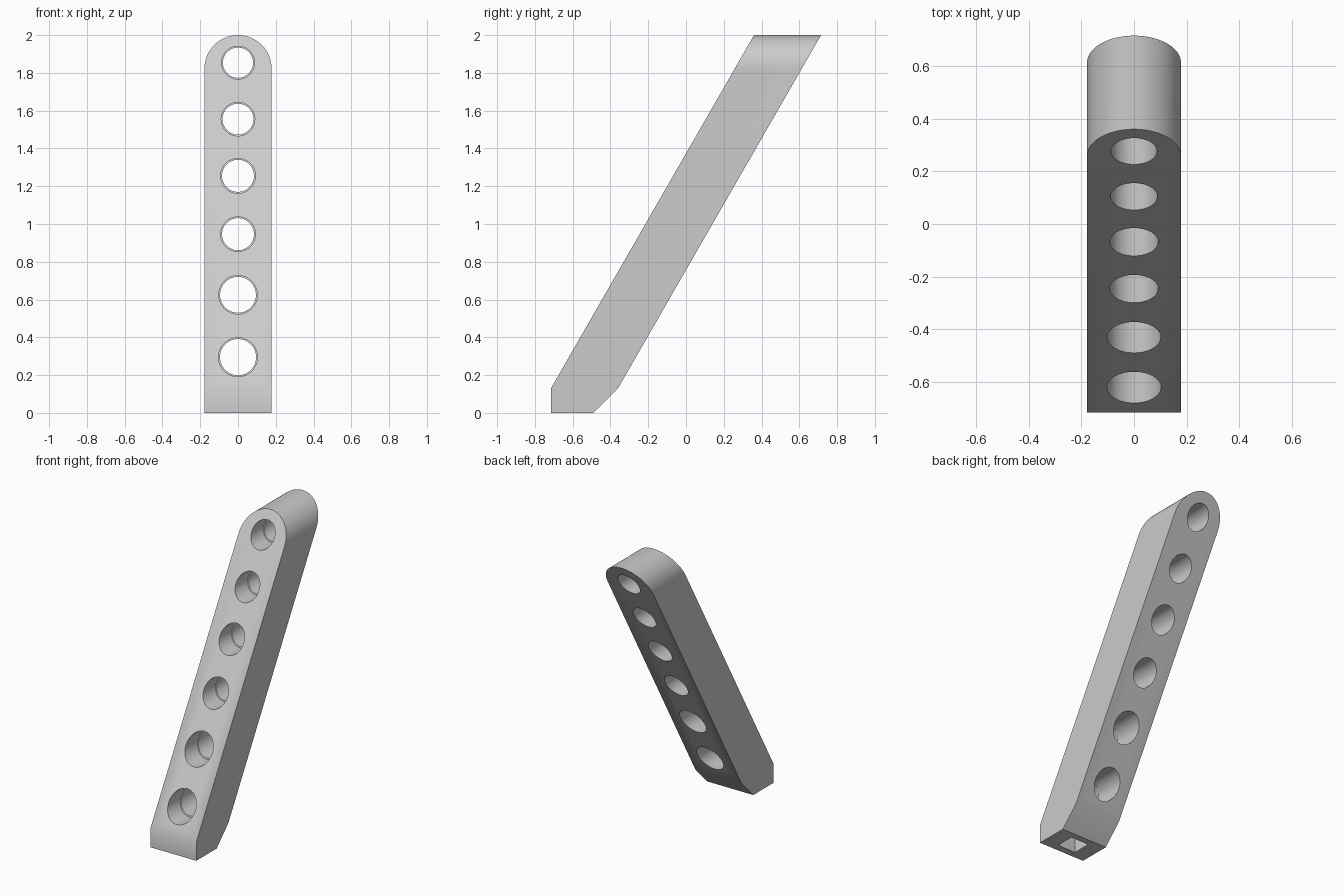
import bpy, bmesh, math

cube = bpy.data.objects.get("Cube")
if cube:
    bpy.data.objects.remove(cube, do_unlink=True)

HALF_W, TOP, KNEE = 0.178, 2.0, 0.13
FRONT, BACK, TOE = -0.715, -0.36, -0.49
SLOPE = 1.075 / (TOP - KNEE)

grey = bpy.data.materials.new("plain grey")
grey.use_nodes = True
colour = (0.6, 0.6, 0.6, 1)
grey.diffuse_color = colour
grey.node_tree.nodes["Principled BSDF"].inputs["Base Color"].default_value = colour


def front_y(z):
    return FRONT + max(0, z - KNEE) * SLOPE


def back_y(z):
    if z < KNEE:
        return TOE + (BACK - TOE) * z / KNEE
    return BACK + (z - KNEE) * SLOPE


def make_object(name, bm):
    bmesh.ops.recalc_face_normals(bm, faces=bm.faces)
    mesh = bpy.data.meshes.new(name)
    bm.to_mesh(mesh)
    bm.free()
    mesh.materials.append(grey)
    obj = bpy.data.objects.new(name, mesh)
    bpy.context.collection.objects.link(obj)
    return obj


def loft(bm, outline, near, far):
    """Sweep an x-z outline along y between two sloping ends."""
    a = [bm.verts.new((x, near(z), z)) for x, z in outline]
    b = [bm.verts.new((x, far(z), z)) for x, z in outline]
    n = len(outline)
    for i in range(n):
        j = (i + 1) % n
        bm.faces.new((a[i], a[j], b[j], b[i]))
    return a, b


def circle(z, r, n=48):
    angles = [math.tau * i / n for i in range(n)]
    return [(r * math.cos(t), z + r * math.sin(t)) for t in angles]


# Leaning bar with a rounded top and a bevelled foot
arc = [math.pi * i / 48 for i in range(49)]
outline = [(-HALF_W, KNEE), (-HALF_W, 0), (HALF_W, 0), (HALF_W, KNEE)]
outline += [(HALF_W * math.cos(t), TOP - HALF_W + HALF_W * math.sin(t)) for t in arc]
bm = bmesh.new()
for ring in loft(bm, outline, front_y, back_y):
    bm.faces.new(ring[:4])
    bm.faces.new([ring[0]] + ring[3:])
bar = make_object("leaning_bar", bm)


def cut(cutter):
    cutter.hide_render = True
    cutter.hide_set(True)
    mod = bar.modifiers.new(cutter.name, "BOOLEAN")
    mod.operation = "DIFFERENCE"
    mod.solver = "EXACT"
    mod.object = cutter


def sloped_cutter(name, z, r, start, end):
    bm = bmesh.new()
    for ring in loft(bm, circle(z, r), lambda h: front_y(h) + start,
                     lambda h: front_y(h) + end):
        bm.faces.new(ring)
    cut(make_object(name, bm))


# Row of stepped holes, wider at the front
holes = [(0.295, 0.103), (0.625, 0.102), (0.946, 0.092),
         (1.255, 0.092), (1.555, 0.089), (1.854, 0.087)]
for i, (z, r) in enumerate(holes, 1):
    sloped_cutter(f"hole_recess_cutter_{i}", z, r, -0.2, 0.14)
    sloped_cutter(f"hole_cutter_{i}", z, r - 0.007, 0.1, 0.6)

# Square socket under the foot
bm = bmesh.new()
bmesh.ops.create_cube(bm, size=1)
bmesh.ops.scale(bm, vec=(0.14, 0.13, 0.2), verts=bm.verts)
bmesh.ops.translate(bm, vec=(0, -0.6, 0), verts=bm.verts)
cut(make_object("socket_cutter", bm))

# Apply the cuts, then smooth the curved walls
bpy.context.view_layer.objects.active = bar
bar.select_set(True)
for mod in list(bar.modifiers):
    bpy.ops.object.modifier_apply(modifier=mod.name)
bpy.ops.object.shade_smooth_by_angle(angle=math.radians(30))
for obj in [o for o in bpy.data.objects if o.name.endswith("cutter") or "_cutter_" in o.name]:
    bpy.data.objects.remove(obj, do_unlink=True)
